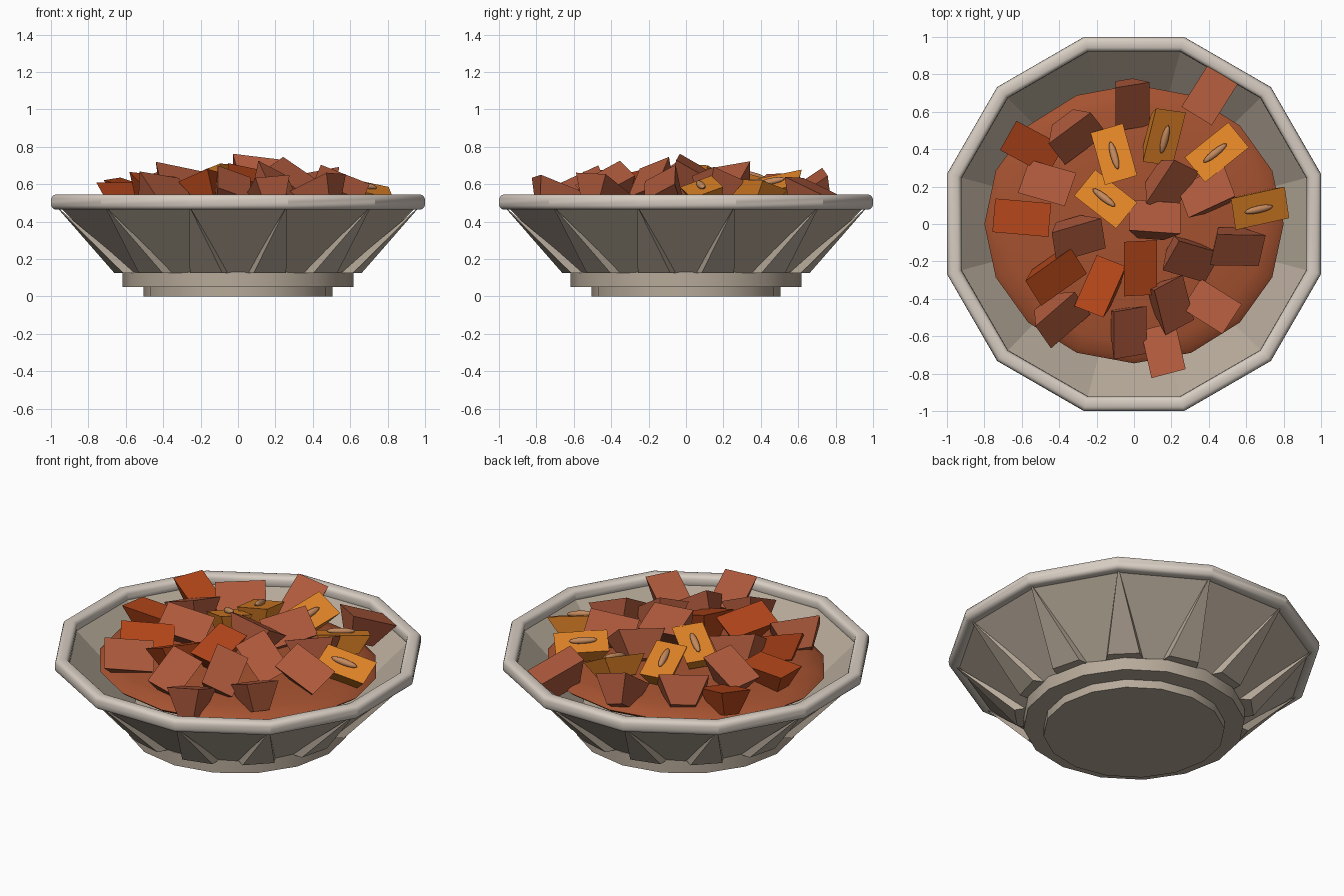
import bpy, bmesh
from math import sin, cos, pi, radians, hypot, copysign
from mathutils import Matrix, Vector

if "Cube" in bpy.data.objects:
    bpy.data.objects.remove(bpy.data.objects["Cube"])


def mat(name, rgb):
    m = bpy.data.materials.new(name)
    m.diffuse_color = (*rgb, 1)
    m.use_nodes = True
    m.node_tree.nodes["Principled BSDF"].inputs["Base Color"].default_value = m.diffuse_color
    return m


CLAY = mat("clay", (0.47, 0.40, 0.32))
RIM = mat("pale_clay", (0.68, 0.61, 0.54))
STEW = mat("stew", (0.38, 0.085, 0.03))
MEAT = mat("meat", (0.42, 0.10, 0.045))
RED = mat("red_pepper", (0.45, 0.06, 0.01))
ORANGE = mat("squash", (0.75, 0.23, 0.02))
SEED = mat("seed", (0.55, 0.25, 0.11))


def finish(name, bm, material, smooth=None):
    bmesh.ops.recalc_face_normals(bm, faces=bm.faces)
    me = bpy.data.meshes.new(name)
    bm.to_mesh(me)
    bm.free()
    ob = bpy.data.objects.new(name, me)
    bpy.context.collection.objects.link(ob)
    me.materials.append(material)
    if smooth:
        bpy.ops.object.select_all(action='DESELECT')
        ob.select_set(True)
        bpy.context.view_layer.objects.active = ob
        bpy.ops.object.shade_smooth_by_angle(angle=radians(smooth))
    return ob


def lathe(name, profile, n, material, start=0.0, scale=1.0, loop=False, smooth=None):
    """Spin (radius, z) points into n flat sides; open ends are capped."""
    bm = bmesh.new()
    rings = [[bm.verts.new((r * scale * cos(start + 2 * pi * i / n),
                            r * scale * sin(start + 2 * pi * i / n), z))
              for i in range(n)] for r, z in profile]
    pairs = list(zip(rings, rings[1:] + rings[:1]))
    for a, b in (pairs if loop else pairs[:-1]):
        for i in range(n):
            j = (i + 1) % n
            bm.faces.new((a[i], a[j], b[j], b[i]))
    if not loop:
        bm.faces.new(rings[0])
        bm.faces.new(rings[-1])
    return finish(name, bm, material, smooth)


def soft(v):
    """Push a sine or cosine outward for a rounded-square section."""
    return copysign(abs(v) ** 0.7, v)


# Twelve-sided bowl; profile radii are measured to the flats
STEP = pi / 6
FLAT = 1 / cos(STEP / 2)
lathe("bowl", [(0.605, 0.125), (0.955, 0.48), (0.935, 0.50), (0.58, 0.15)],
      12, CLAY, STEP / 2, FLAT)
angles = [2 * pi * k / 20 for k in range(20)]
lathe("rim", [(0.961 + 0.039 * soft(cos(a)), 0.505 + 0.041 * soft(sin(a))) for a in angles],
      12, RIM, STEP / 2, FLAT, loop=True, smooth=29)

# Stepped foot
lathe("base_ring", [(0.617, 0.05), (0.617, 0.13)], 16, CLAY, smooth=30)
lathe("foot", [(0.505, 0.0), (0.505, 0.055)], 16, CLAY, smooth=30)

# Tapered ribs running from the base to each rim corner
bm = bmesh.new()
for k in range(12):
    turn = Matrix.Rotation(STEP * (k + 0.5), 4, 'Z')
    base = [(0.59, -0.105, 0.125), (0.66, -0.09, 0.125), (0.66, 0.09, 0.125), (0.59, 0.105, 0.125)]
    b = [bm.verts.new(turn @ Vector(p)) for p in base]
    tip = bm.verts.new(turn @ Vector((1.01, 0, 0.485)))
    bm.faces.new(b)
    for i in range(4):
        bm.faces.new((b[i], b[(i + 1) % 4], tip))
finish("ribs", bm, CLAY)

# Shallow dome of stew
bm = bmesh.new()
bmesh.ops.create_uvsphere(bm, u_segments=16, v_segments=12, radius=1,
                          matrix=Matrix.Translation((0, 0, 0.44)) @ Matrix.Diagonal((0.8, 0.745, 0.08, 1)))
finish("stew_surface", bm, STEW, 40)


def pose(x, y, spin, tip_front, tip_right, lift=0.0):
    z = 0.625 - 0.15 * hypot(x, y) + lift
    return (Matrix.Translation((x, y, z)) @ Matrix.Rotation(radians(tip_front), 4, 'X')
            @ Matrix.Rotation(radians(tip_right), 4, 'Y') @ Matrix.Rotation(radians(spin), 4, 'Z'))


def block(name, m, size, material, taper=0.5):
    """Box whose underside narrows."""
    bm = bmesh.new()
    bmesh.ops.create_cube(bm, size=1)
    for v in bm.verts:
        if v.co.z < 0:
            v.co.x *= taper
            v.co.y *= taper
    bm.transform(m @ Matrix.Diagonal((*size, 1)))
    finish(name, bm, material)


# Chunks: x, y, spin, tilt to front, tilt to right
meat = [(-0.33, 0.50, 30, 36, 22), (-0.03, 0.67, 90, 34, 16), (0.39, 0.66, 60, -20, 10),
        (-0.44, 0.20, -20, -15, -18), (-0.32, -0.05, 8, 30, 18), (0.10, 0.0, 0, -30, 8),
        (0.17, 0.23, 52, 30, 28), (0.41, 0.15, 20, -18, -18), (0.53, -0.10, -12, 32, 18),
        (0.28, -0.16, -30, 34, 22), (0.17, -0.41, 105, 20, 34), (0.44, -0.46, -35, -15, -18),
        (-0.42, -0.48, 30, 30, 30), (-0.05, -0.55, 90, 25, 22), (0.17, -0.70, 102, -20, -10)]
red = [(-0.56, 0.42, -30, 12, 12), (-0.60, 0.03, -5, -3, 0), (-0.44, -0.26, 30, 22, 20),
       (-0.16, -0.35, 65, -15, -18), (0.02, -0.22, 90, 14, 12)]
squash = [(-0.10, 0.36, 105, -14, -8), (0.14, 0.48, 75, 18, 24), (0.45, 0.37, 38, -14, -8),
          (-0.14, 0.12, -40, -14, -12), (0.66, 0.10, 8, 18, 15)]
for i, c in enumerate(meat):
    block(f"meat_chunk_{i + 1}", pose(*c, lift=0.02 if i == 5 else 0), (0.28, 0.19, 0.16), MEAT)
for i, c in enumerate(red):
    block(f"red_chunk_{i + 1}", pose(*c), (0.30, 0.18, 0.14), RED)

# Squash slices, each with a seed resting on top
for i, c in enumerate(squash):
    m = pose(*c, lift=0.01)
    block(f"squash_slice_{i + 1}", m, (0.30, 0.18, 0.11), ORANGE, 0.6)
    bm = bmesh.new()
    bmesh.ops.create_uvsphere(bm, u_segments=12, v_segments=8, radius=1,
                              matrix=m @ Matrix.Translation((-0.01, 0, 0.065)) @ Matrix.Diagonal((0.08, 0.02, 0.018, 1)))
    finish(f"seed_{i + 1}", bm, SEED, 60)
